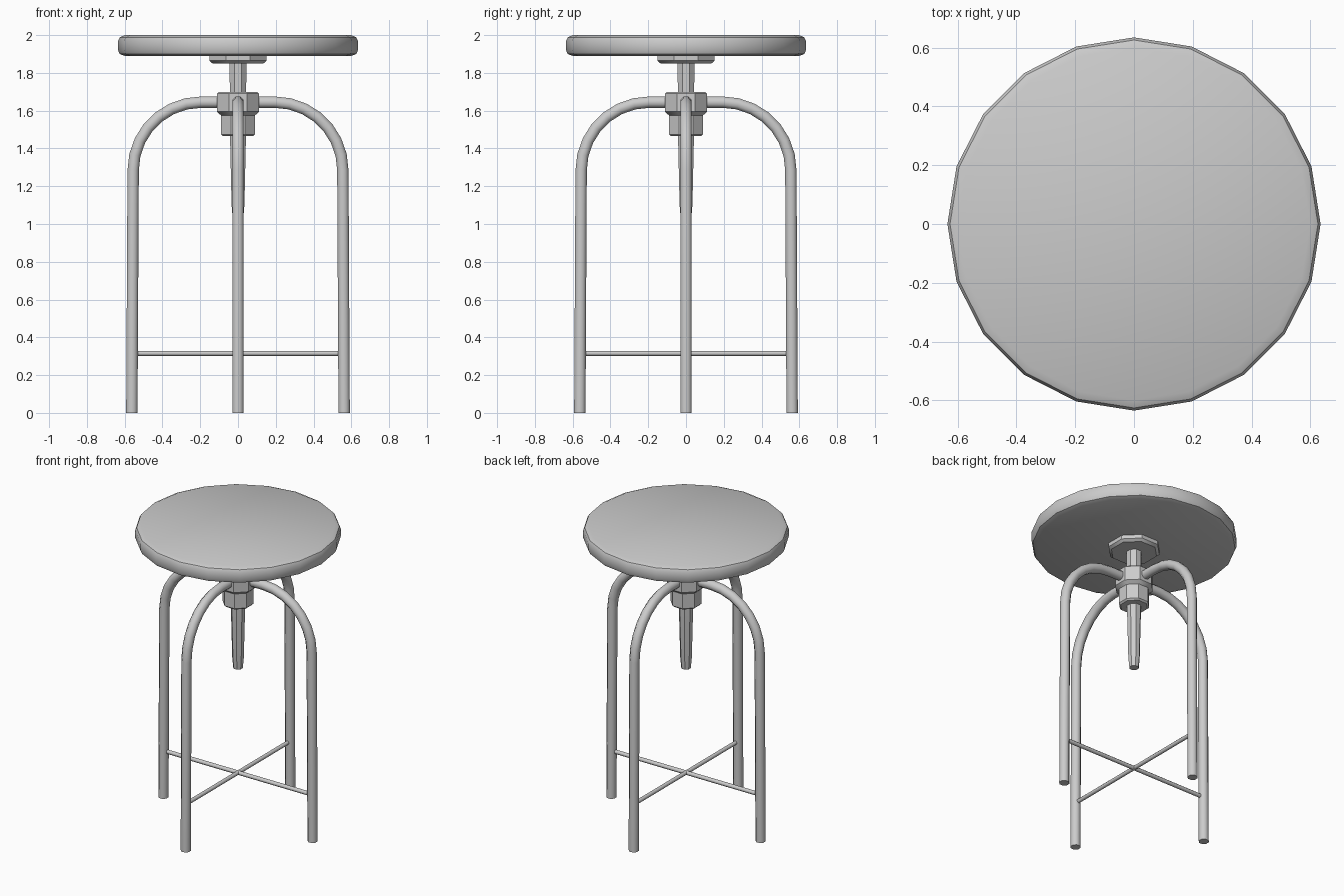
import bpy, bmesh
from math import sin, cos, pi, radians
from mathutils import Vector

if "Cube" in bpy.data.objects:
    bpy.data.objects.remove(bpy.data.objects["Cube"])


def skin(name, rings, smooth=30):
    """Join rings of points into a closed, capped tube-like object."""
    bm = bmesh.new()
    loops = [[bm.verts.new(p) for p in ring] for ring in rings]
    n = len(loops[0])
    for a, b in zip(loops, loops[1:]):
        for i in range(n):
            j = (i + 1) % n
            bm.faces.new((a[i], a[j], b[j], b[i]))
    bm.faces.new(loops[0])
    bm.faces.new(loops[-1])
    bmesh.ops.recalc_face_normals(bm, faces=bm.faces)
    me = bpy.data.meshes.new(name)
    bm.to_mesh(me)
    bm.free()
    ob = bpy.data.objects.new(name, me)
    bpy.context.collection.objects.link(ob)
    bpy.ops.object.select_all(action='DESELECT')
    ob.select_set(True)
    bpy.context.view_layer.objects.active = ob
    bpy.ops.object.shade_smooth_by_angle(angle=radians(smooth))
    return ob


def lathe(name, profile, sides, turn=0.0):
    """Turn a (radius, z) profile around the z axis."""
    return skin(name, [[(r * cos(turn + 2 * pi * i / sides),
                         r * sin(turn + 2 * pi * i / sides), z)
                        for i in range(sides)] for r, z in profile])


def tube(name, path, radius, sides=8):
    """Sweep a polygon along a path lying in the xz plane."""
    pts = [Vector((x, 0, z)) for x, z in path]
    side = Vector((0, 1, 0))
    rings = []
    for i, p in enumerate(pts):
        d = (pts[min(i + 1, len(pts) - 1)] - pts[max(i - 1, 0)]).normalized()
        up = d.cross(side)
        rings.append([p + radius * (cos(a) * up + sin(a) * side)
                      for a in (2 * pi * (k + 0.5) / sides for k in range(sides))])
    return skin(name, rings, 50)


OCT = pi / 8           # turns an octagon flat side to the front
K = 1 / cos(OCT)       # flat-to-flat half width -> corner radius

# Round seat with chamfered rim
lathe("seat", [(0.60, 1.89), (0.626, 1.90), (0.635, 1.92),
               (0.635, 1.97), (0.626, 1.988), (0.60, 2.0)], 20)

# Plate under the seat
lathe("seat_plate", [(0.135 * K, 1.85), (0.152 * K, 1.865), (0.152 * K, 1.895)], 8, OCT)

# Height screw with narrowed tip
lathe("screw", [(0.028 * K, 1.03), (0.034 * K, 1.10),
                (0.043 * K, 1.50), (0.044 * K, 1.87)], 8, OCT)

# Hub that holds the legs, with a nut below
lathe("hub", [(0.09 * K, 1.575), (0.112 * K, 1.595),
              (0.112 * K, 1.69), (0.102 * K, 1.70)], 8, OCT)
lathe("hub_nut", [(0.08 * K, 1.465), (0.09 * K, 1.475), (0.09 * K, 1.59)], 8, OCT)

# Four arched legs
arch = [(0.195 + 0.36 * cos(a), 1.285 + 0.36 * sin(a))
        for a in (pi / 2 * i / 7 for i in range(8))]
path = [(0.562, 0.0)] + arch + [(0.05, 1.645)]
for i, name in enumerate(("right_leg", "back_leg", "left_leg", "front_leg")):
    tube(name, path, 0.03 * K).rotation_euler.z = i * pi / 2

# Crossed stretcher bars
for i, name in enumerate(("stretcher_side", "stretcher_front_back")):
    tube(name, [(-0.55, 0.315), (0.55, 0.315)], 0.0125 * K).rotation_euler.z = i * pi / 2
